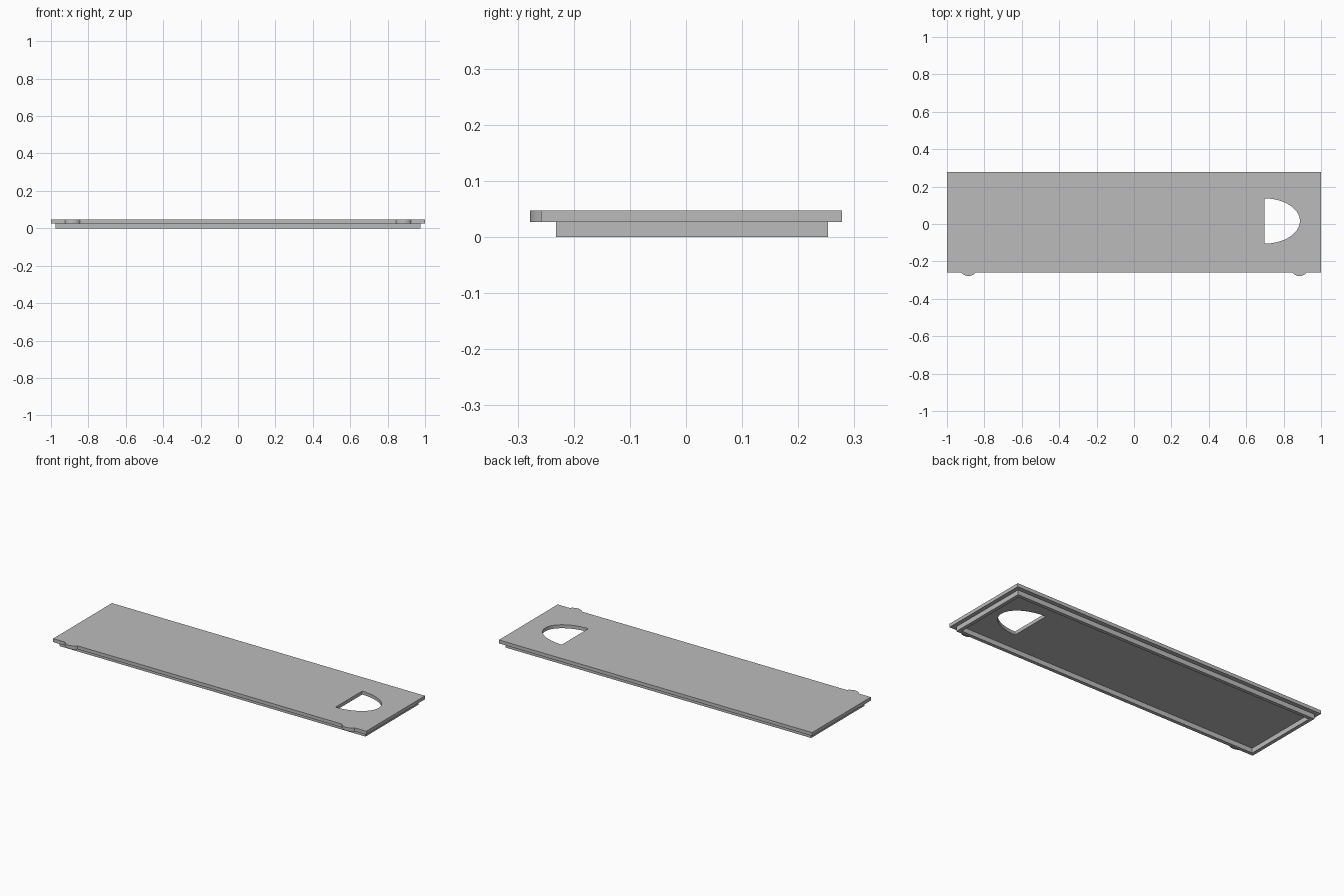
import bpy
import bmesh
from math import sin, cos, pi, asin

cube = bpy.data.objects.get("Cube")
if cube:
    bpy.data.objects.remove(cube, do_unlink=True)

grey = bpy.data.materials.new("plain grey")
grey.use_nodes = True
colour = (0.5, 0.5, 0.5, 1)
grey.diffuse_color = colour
grey.node_tree.nodes["Principled BSDF"].inputs["Base Color"].default_value = colour


def rectangle(x, y0, y1):
    return [(-x, y0), (x, y0), (x, y1), (-x, y1)]


def arc(cx, cy, rx, ry, start, end, steps):
    angles = [start + (end - start) * i / steps for i in range(steps + 1)]
    return [(cx + rx * cos(a), cy + ry * sin(a)) for a in angles]


def prism(name, loops, z0, z1):
    """Fill an outline (with optional holes) and extrude it upward."""
    bm = bmesh.new()
    for loop in loops:
        verts = [bm.verts.new((x, y, z0)) for x, y in loop]
        for a, b in zip(verts, verts[1:] + verts[:1]):
            bm.edges.new((a, b))
    bmesh.ops.triangle_fill(bm, edges=bm.edges[:], use_beauty=True)
    top = bmesh.ops.extrude_face_region(bm, geom=bm.faces[:], use_keep_orig=True)
    moved = [v for v in top["geom"] if isinstance(v, bmesh.types.BMVert)]
    bmesh.ops.translate(bm, verts=moved, vec=(0, 0, z1 - z0))
    bmesh.ops.recalc_face_normals(bm, faces=bm.faces[:])
    mesh = bpy.data.meshes.new(name)
    bm.to_mesh(mesh)
    bm.free()
    mesh.materials.append(grey)
    obj = bpy.data.objects.new(name, mesh)
    bpy.context.collection.objects.link(obj)
    bpy.context.view_layer.objects.active = obj
    bpy.ops.object.select_all(action="DESELECT")
    obj.select_set(True)
    bpy.ops.object.shade_smooth_by_angle(angle=pi / 6)
    return obj


LIP, TOP = 0.027, 0.047
FRONT, BACK = -0.258, 0.278

# Lid plate with a half-round finger hole
finger_hole = arc(0.697, 0.016, 0.19, 0.121, -pi / 2, pi / 2, 32)
prism("lid_plate", [rectangle(1, FRONT, BACK), finger_hole], LIP, TOP)

# Thin locating rim under the plate
wall = 0.02
rim_x, rim_front, rim_back = 0.977, -0.232, 0.253
prism("locating_rim",
      [rectangle(rim_x, rim_front, rim_back),
       rectangle(rim_x - wall, rim_front + wall, rim_back - wall)], 0, LIP)

# Rounded snap bumps on the front edge
radius = 0.05
half = asin(0.04 / radius)
for side, x in (("left", 0.885), ("right", -0.885)):
    bump = arc(x, FRONT + 0.03, radius, radius, -pi / 2 - half, -pi / 2 + half, 16)
    prism(side + "_snap_bump", [bump], LIP, TOP)
